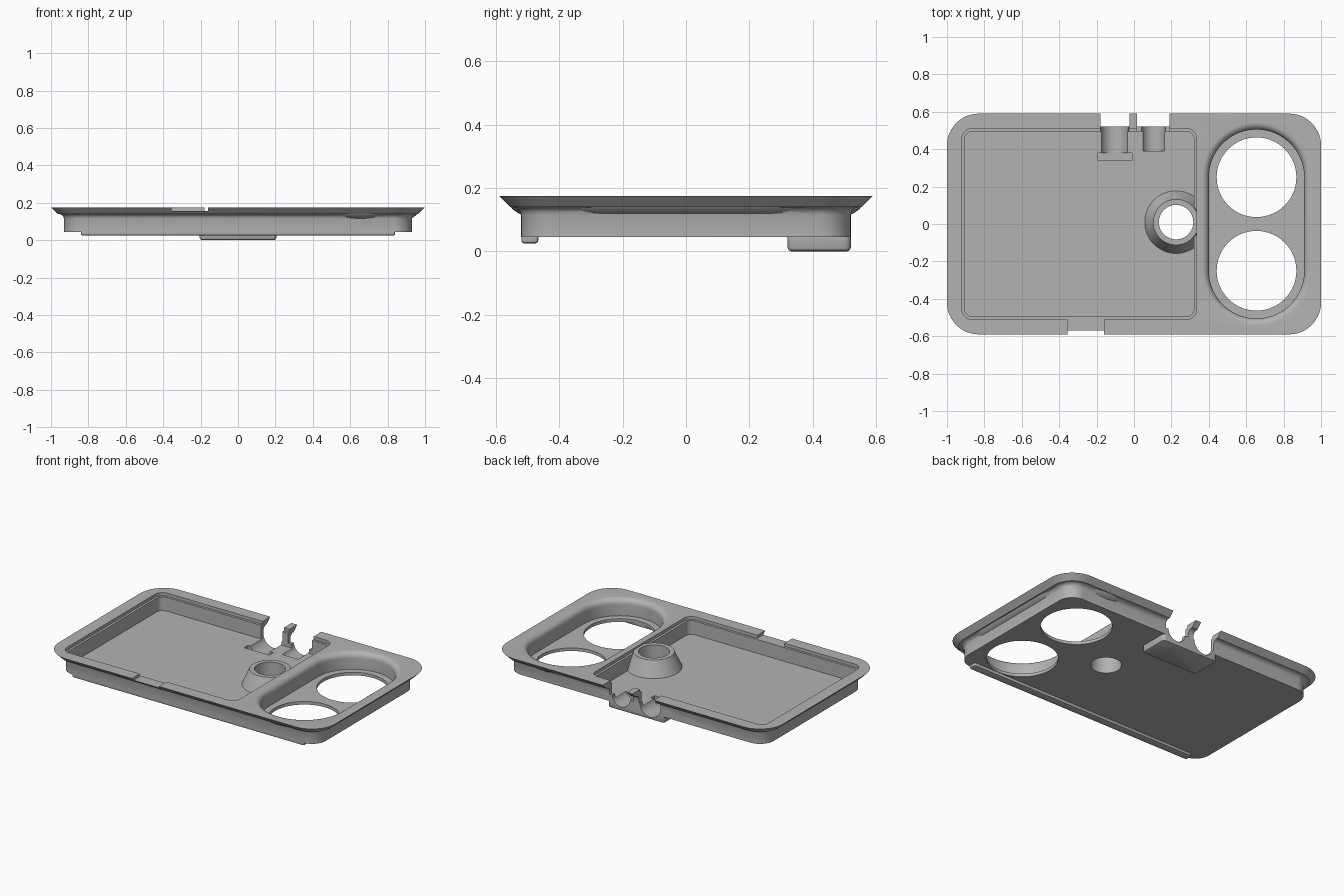
import bpy, bmesh, math

if "Cube" in bpy.data.objects:
    bpy.data.objects.remove(bpy.data.objects["Cube"], do_unlink=True)

grey = bpy.data.materials.new("plain grey")
grey.use_nodes = True
COLOUR = (0.45, 0.45, 0.45, 1)
grey.diffuse_color = COLOUR
grey.node_tree.nodes["Principled BSDF"].inputs["Base Color"].default_value = COLOUR


def rounded_rect(cx, cy, hx, hy, r, steps=12):
    """Outline of a rectangle with rounded corners, counter-clockwise."""
    points = []
    for corner, (sx, sy) in enumerate([(1, 1), (-1, 1), (-1, -1), (1, -1)]):
        for i in range(steps + 1):
            a = (corner + i / steps) * math.pi / 2
            points.append((cx + sx * (hx - r) + r * math.cos(a),
                           cy + sy * (hy - r) + r * math.sin(a)))
    return points


def loft(name, rings):
    """Closed solid through a stack of (outline, z) rings."""
    bm = bmesh.new()
    layers = [[bm.verts.new((x, y, z)) for x, y in outline] for outline, z in rings]
    n = len(layers[0])
    for low, high in zip(layers, layers[1:]):
        for i in range(n):
            j = (i + 1) % n
            bm.faces.new((low[i], low[j], high[j], high[i]))
    bm.faces.new(layers[0][::-1])
    bm.faces.new(layers[-1])
    bmesh.ops.remove_doubles(bm, verts=bm.verts, dist=1e-5)
    bmesh.ops.recalc_face_normals(bm, faces=bm.faces)
    mesh = bpy.data.meshes.new(name)
    bm.to_mesh(mesh)
    bm.free()
    mesh.materials.append(grey)
    ob = bpy.data.objects.new(name, mesh)
    bpy.context.collection.objects.link(ob)
    return ob


def offset_loft(name, cx, cy, hx, hy, r, profile, steps=12):
    """Rounded rectangle swept through (outward offset, z) profile points."""
    return loft(name, [(rounded_rect(cx, cy, hx + o, hy + o, r + o, steps), z)
                       for o, z in profile])


def box(name, x0, x1, y0, y1, z0, z1):
    outline = [(x0, y0), (x1, y0), (x1, y1), (x0, y1)]
    return loft(name, [(outline, z0), (outline, z1)])


def round_loft(name, cx, cy, rings, n=64):
    return loft(name, [([(cx + r * math.cos(i * math.tau / n),
                          cy + r * math.sin(i * math.tau / n)) for i in range(n)], z)
                       for r, z in rings])


def combine(target, tool, operation):
    """Apply a boolean and drop the tool."""
    tool.hide_render = True
    mod = target.modifiers.new("boolean", "BOOLEAN")
    mod.operation, mod.object, mod.solver = operation, tool, "EXACT"
    bpy.context.view_layer.update()
    graph = bpy.context.evaluated_depsgraph_get()
    mesh = bpy.data.meshes.new_from_object(target.evaluated_get(graph))
    target.modifiers.clear()
    target.data = mesh
    bpy.data.objects.remove(tool, do_unlink=True)


BASE, FLOOR, LEDGE, TOP = 0.045, 0.065, 0.155, 0.175
CUP_X, CUP_Y = 0.655, 0.25

# Tray body with a flared rim
tray = offset_loft("tray", 0, 0, 0.93, 0.52, 0.10, [
    (0, BASE), (0, 0.115), (0.005, 0.128), (0.013, 0.136), (0.025, 0.14),
    (0.035, 0.14), (0.07, TOP)])

# Swelling under the rim around the cup recess
bulge = offset_loft("bulge", CUP_X, 0, 0.265, 0.515, 0.265, [
    (-0.03, 0.10), (0, 0.113), (0.018, 0.123), (0.032, 0.133), (0.04, 0.143),
    (0.04, 0.16)], 24)
combine(tray, bulge, "UNION")

# Large pocket with a lid ledge
pocket = offset_loft("pocket", -0.2925, 0, 0.6125, 0.495, 0.04, [
    (0, FLOOR), (0, LEDGE), (0.015, LEDGE), (0.015, 0.3)])
combine(tray, pocket, "DIFFERENCE")

# Oval cup recess with a rounded upper edge
fillet = [(0.037 * (1 - math.cos(a)), TOP - 0.037 + 0.037 * math.sin(a))
          for a in [i * math.pi / 12 for i in range(7)]]
recess = offset_loft("recess", CUP_X, 0, 0.255, 0.505, 0.255,
                     [(0, FLOOR)] + fillet + [(0.037, 0.3)], 24)
combine(tray, recess, "DIFFERENCE")

# Cup holes
for side in (-1, 1):
    hole = round_loft("cup_hole", CUP_X, side * CUP_Y, [(0.213, -0.1), (0.213, 0.3)])
    combine(tray, hole, "DIFFERENCE")

# Conical socket with a through hole
combine(tray, round_loft("socket", 0.225, 0.01, [(0.172, 0.055), (0.122, 0.165)]), "UNION")
combine(tray, round_loft("socket_hole", 0.225, 0.01, [(0.092, -0.1), (0.092, 0.3)]), "DIFFERENCE")

# Latch housing and front foot bar under the base
housing = offset_loft("housing", 0, 0.42, 0.205, 0.10, 0.02, [
    (-0.012, 0), (-0.004, 0.004), (0, 0.012), (0, 0.055)], 4)
combine(tray, housing, "UNION")
foot = offset_loft("foot_bar", 0, -0.4925, 0.84, 0.0265, 0.012, [
    (-0.008, 0.025), (-0.002, 0.028), (0, 0.034), (0, 0.055)], 4)
combine(tray, foot, "UNION")

# Rear openings either side of the hooked post
for x0, x1 in ((-0.18, -0.025), (0.015, 0.19)):
    combine(tray, box("opening", x0, x1, 0.47, 0.7, 0.09, 0.3), "DIFFERENCE")

# Round cradles sunk into the floor and housing
for x, radius, y0 in ((-0.105, 0.075, 0.37), (0.105, 0.064, 0.39)):
    cradle = round_loft("cradle", 0, 0, [(radius, -0.7), (radius, -y0)], 48)
    for v in cradle.data.vertices:
        v.co = (x + v.co.x, -v.co.z, 0.092 + v.co.y)
    cradle.data.flip_normals()
    check = bmesh.new()
    check.from_mesh(cradle.data)
    bmesh.ops.recalc_face_normals(check, faces=check.faces)
    check.to_mesh(cradle.data)
    check.free()
    combine(tray, cradle, "DIFFERENCE")
combine(tray, box("slot", -0.193, -0.01, 0.34, 0.38, 0.02, 0.12), "DIFFERENCE")

# Finger notch in the front rim
combine(tray, box("notch", -0.355, -0.16, -0.7, -0.48, LEDGE, 0.3), "DIFFERENCE")

# Smooth rounded surfaces, keep crisp edges
bpy.ops.object.select_all(action="DESELECT")
tray.select_set(True)
bpy.context.view_layer.objects.active = tray
bpy.ops.object.shade_smooth_by_angle(angle=math.radians(30))
